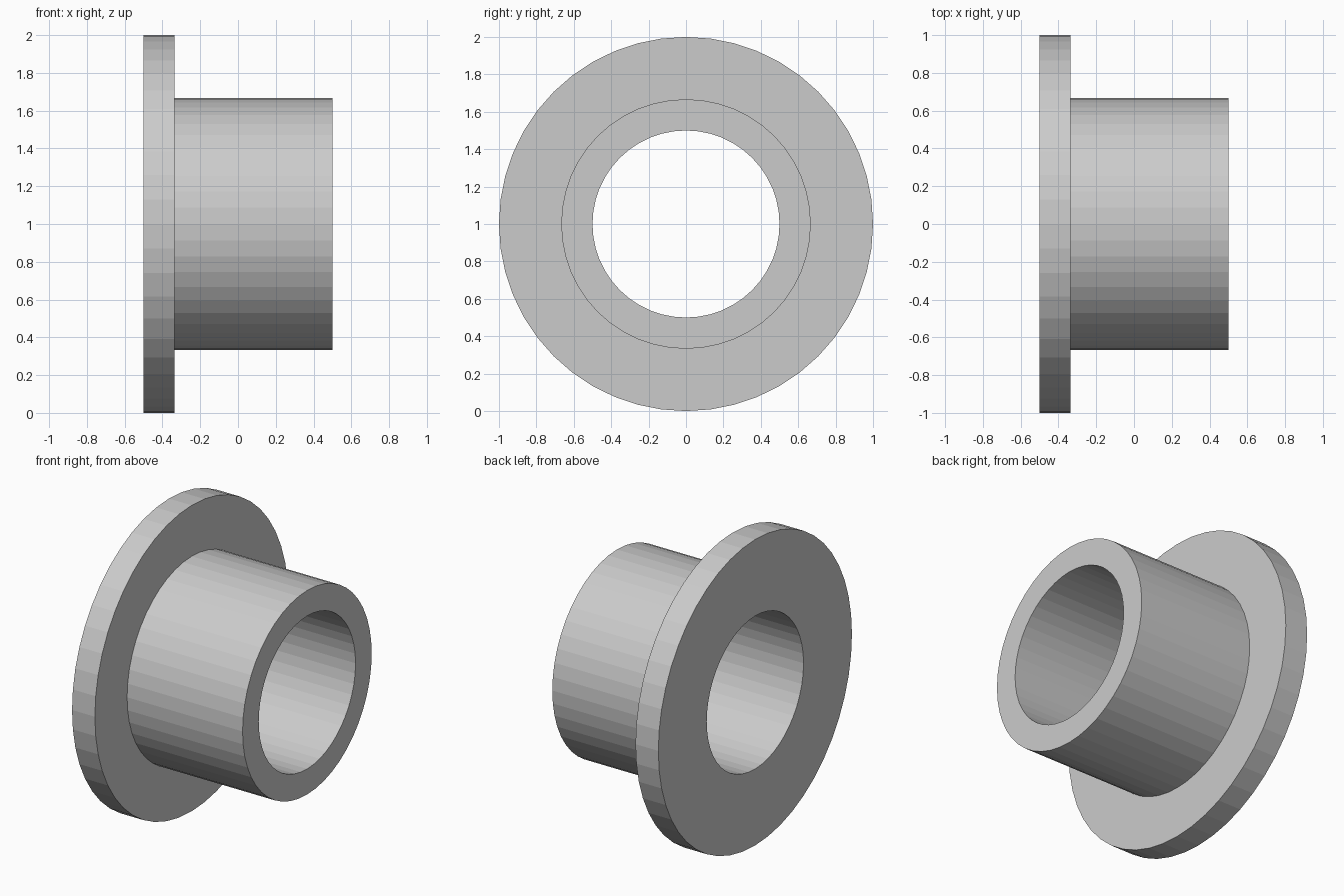
import bpy, bmesh, math
from mathutils import Vector

if "Cube" in bpy.data.objects:
    bpy.data.objects.remove(bpy.data.objects["Cube"])

SEGMENTS = 48
BORE, SLEEVE, FLANGE = 0.5, 0.667, 1.0
LEFT, STEP, RIGHT = -0.5, -0.335, 0.5

# Half section of the flanged bushing as (x, radius)
profile = [(LEFT, BORE), (LEFT, FLANGE), (STEP, FLANGE),
           (STEP, SLEEVE), (RIGHT, SLEEVE), (RIGHT, BORE)]

# Revolve the closed section around the bore axis
bm = bmesh.new()
verts = [bm.verts.new((x, 0, 1 + r)) for x, r in profile]
edges = [bm.edges.new((verts[i - 1], verts[i])) for i in range(len(verts))]
bmesh.ops.spin(bm, geom=verts + edges, cent=Vector((0, 0, 1)), axis=Vector((1, 0, 0)),
               angle=math.tau, steps=SEGMENTS, use_merge=False)
bmesh.ops.remove_doubles(bm, verts=bm.verts[:], dist=1e-4)
bmesh.ops.recalc_face_normals(bm, faces=bm.faces[:])

mesh = bpy.data.meshes.new("flanged_bushing")
bm.to_mesh(mesh)
bm.free()
bushing = bpy.data.objects.new("flanged_bushing", mesh)
bpy.context.collection.objects.link(bushing)
